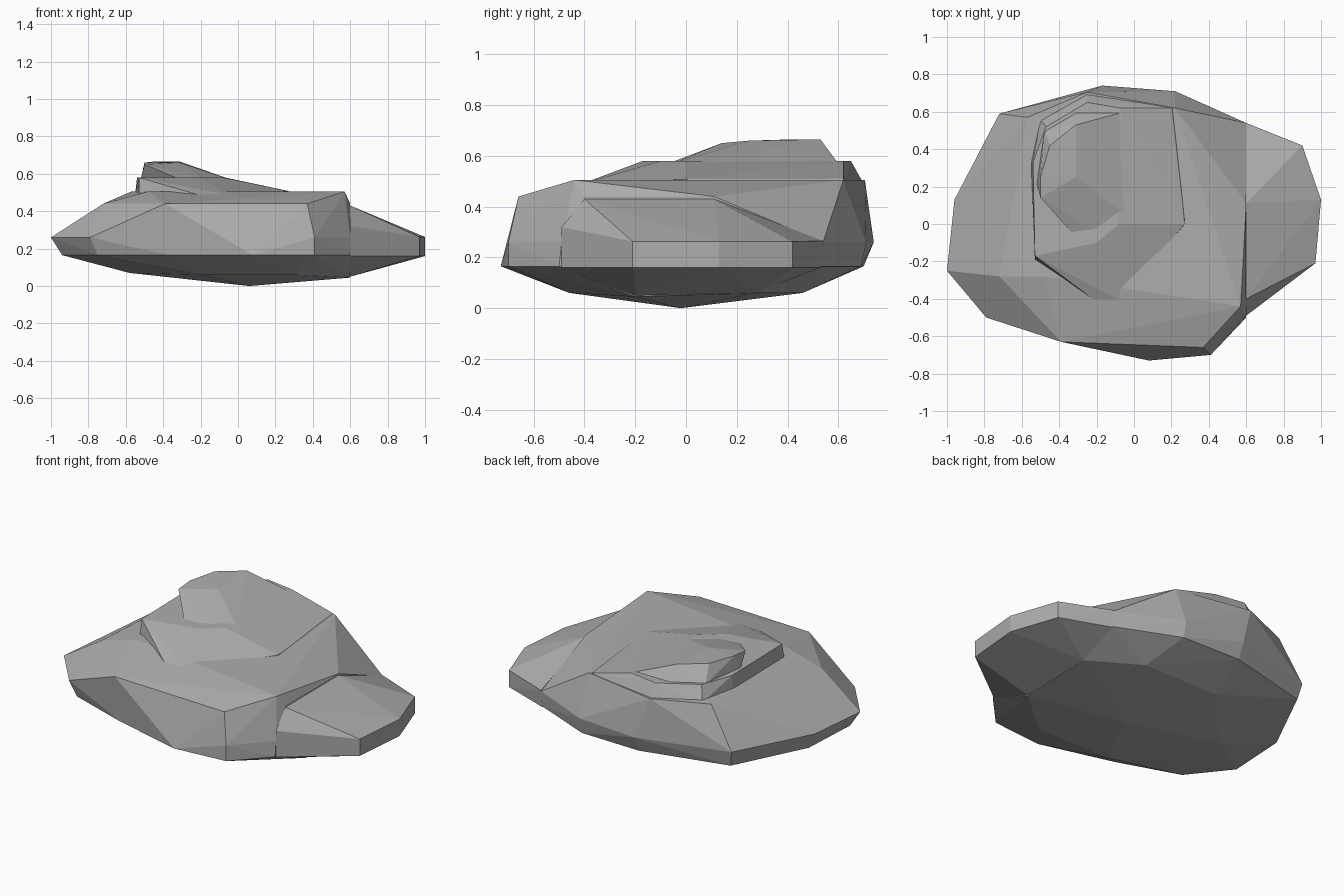
import bpy, bmesh

stone = bpy.data.materials.new("stone grey")
stone.diffuse_color = (0.42, 0.42, 0.42, 1)


def at_height(z, *points):
    """Place plan points at one height."""
    return [(x, y, z) for x, y in points]


def faceted_rock(name, points):
    """Flat-faced convex chunk of stone around the given corners."""
    bm = bmesh.new()
    for p in points:
        bm.verts.new(p)
    res = bmesh.ops.convex_hull(bm, input=bm.verts)
    loose = {g for g in res["geom_interior"] + res["geom_unused"]
             if isinstance(g, bmesh.types.BMVert)}
    bmesh.ops.delete(bm, geom=list(loose), context='VERTS')
    bmesh.ops.recalc_face_normals(bm, faces=bm.faces)
    mesh = bpy.data.meshes.new(name)
    bm.to_mesh(mesh)
    bm.free()
    mesh.materials.append(stone)
    obj = bpy.data.objects.new(name, mesh)
    bpy.context.collection.objects.link(obj)
    return obj


# Main boulder: keel, underside, rim, shoulder
faceted_rock("main_boulder",
    [(0.06, -0.02, 0.0), (0.6, -0.2, 0.045), (0.6, 0.28, 0.06), (-0.58, 0.05, 0.07)]
    + at_height(0.06, (-0.2, -0.46), (0.3, -0.46), (-0.2, 0.46), (0.3, 0.46))
    + at_height(0.165, (-0.94, -0.24), (-0.75, -0.48), (-0.37, -0.61), (0.08, -0.73),
                (0.41, -0.70), (0.6, -0.5), (0.6, 0.53), (0.22, 0.69),
                (-0.17, 0.70), (-0.70, 0.57), (-0.92, 0.13))
    + at_height(0.26, (-1.0, -0.25), (-0.79, -0.5), (0.41, -0.70), (0.6, -0.49),
                (0.6, 0.54), (0.22, 0.71), (-0.17, 0.74), (-0.72, 0.59), (-0.96, 0.13))
    + at_height(0.44, (-0.39, -0.63), (0.37, -0.66), (-0.72, -0.28),
                (0.6, -0.4), (0.6, 0.11))
    + at_height(0.505, (-0.48, -0.28), (0.57, -0.44), (0.22, 0.62),
                (-0.25, 0.705), (-0.57, 0.57)))

# Lower slab leaning on the right side
slab_rim = [(0.97, -0.21), (1.0, 0.13), (0.9, 0.42)]
faceted_rock("side_slab",
    [(0.6, -0.2, 0.05), (0.6, 0.28, 0.06), (0.6, -0.49, 0.16), (0.6, 0.53, 0.16),
     (0.6, -0.49, 0.32), (0.6, 0.54, 0.265), (0.6, -0.4, 0.43), (0.6, 0.11, 0.43)]
    + at_height(0.16, *slab_rim) + at_height(0.262, *slab_rim))

# Stepped ledge on the back left
faceted_rock("upper_ledge",
    at_height(0.49, (-0.55, 0.33), (-0.53, -0.19), (-0.22, -0.4), (-0.07, -0.41),
              (0.28, 0.0), (0.22, 0.62), (-0.25, 0.70), (-0.5, 0.56))
    + [(0.27, 0.0, 0.508), (0.2, 0.62, 0.51)]
    + at_height(0.58, (-0.53, -0.17), (-0.54, 0.33), (-0.47, 0.52), (-0.25, 0.65),
                (-0.07, 0.62), (-0.08, 0.0), (-0.2, -0.1)))

# Curved crest, steep on the left and sloping away to the right
faceted_rock("crest",
    at_height(0.57, (-0.31, -0.07), (-0.18, -0.05), (-0.04, 0.05), (-0.05, 0.6),
              (-0.31, 0.6), (-0.48, 0.5), (-0.52, 0.22))
    + [(-0.5, 0.14, 0.65), (-0.5, 0.25, 0.66), (-0.45, 0.42, 0.665),
       (-0.31, 0.53, 0.665), (-0.31, 0.25, 0.66)])
